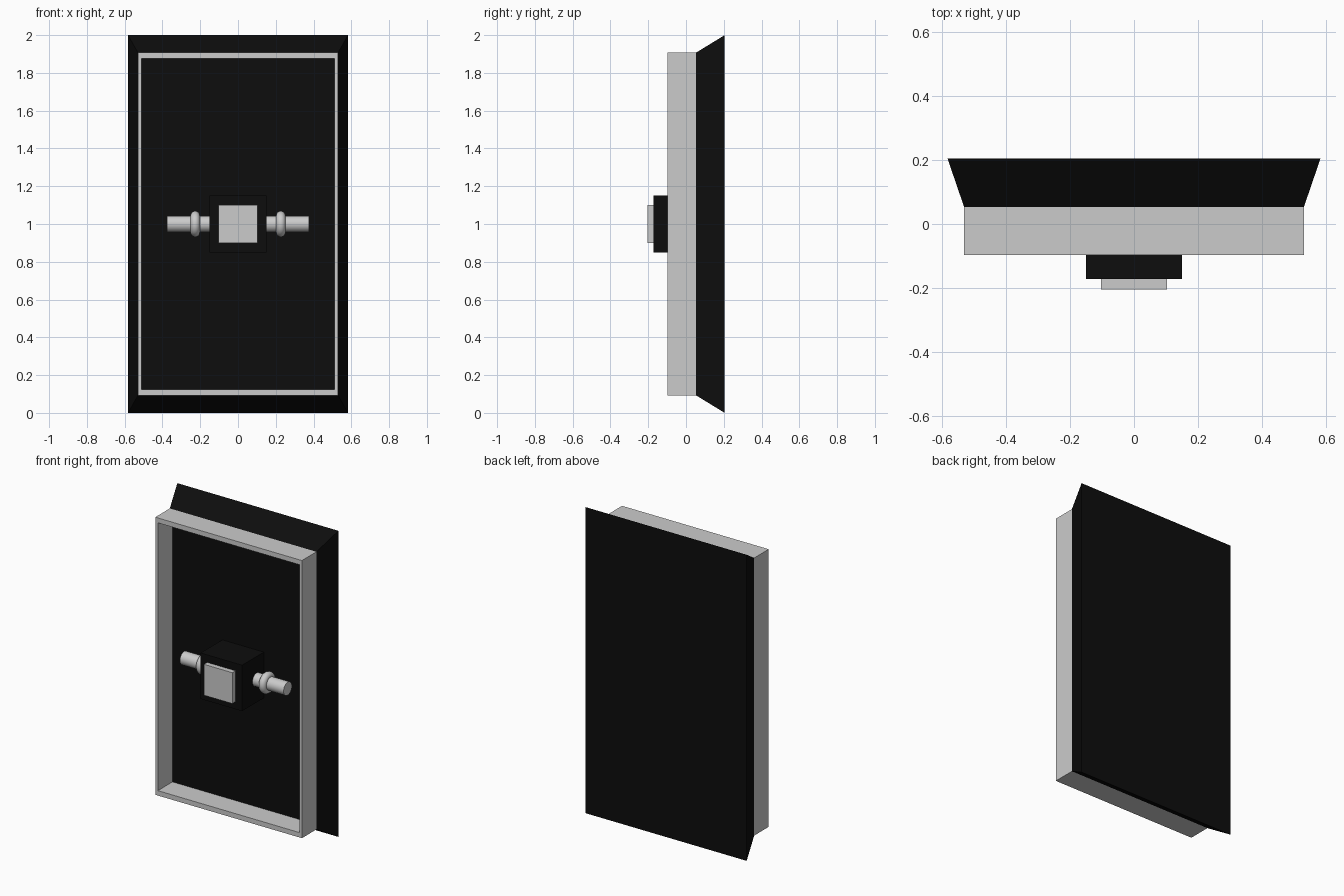
import bpy, bmesh, math
from mathutils import Matrix

if "Cube" in bpy.data.objects:
    bpy.data.objects.remove(bpy.data.objects["Cube"])

black = bpy.data.materials.new("black_paint")
black.diffuse_color = (0.004, 0.004, 0.004, 1)
black.use_nodes = True
black.node_tree.nodes["Principled BSDF"].inputs["Base Color"].default_value = black.diffuse_color


def add_mesh(name, bm, mat=None):
    bmesh.ops.recalc_face_normals(bm, faces=bm.faces)
    me = bpy.data.meshes.new(name)
    bm.to_mesh(me)
    bm.free()
    ob = bpy.data.objects.new(name, me)
    bpy.context.collection.objects.link(ob)
    if mat:
        me.materials.append(mat)
    return ob


def rect(bm, hx, hz, y):
    """Upright rectangle of vertices centred on z = 1."""
    return [bm.verts.new((sx * hx, y, 1 + sz * hz))
            for sx, sz in ((-1, -1), (1, -1), (1, 1), (-1, 1))]


def bridge(bm, a, b):
    for i in range(4):
        j = (i + 1) % 4
        bm.faces.new((a[i], a[j], b[j], b[i]))


def slab(name, front, back, mat=None):
    """Block between two rectangles, each given as half x, half z, y."""
    bm = bmesh.new()
    a, b = rect(bm, *front), rect(bm, *back)
    bm.faces.new(a)
    bm.faces.new(b)
    bridge(bm, a, b)
    return add_mesh(name, bm, mat)


# Flared back panel, lock box and its cover plate
slab("back_panel", (0.53, 0.907, 0.053), (0.582, 1.0, 0.205), black)
slab("lock_box", (0.15, 0.15, -0.172), (0.15, 0.15, 0.053), black)
slab("cover_plate", (0.103, 0.101, -0.205), (0.103, 0.101, -0.172))

# Rim frame
bm = bmesh.new()
loops = [rect(bm, hx, hz, y) for hx, hz, y in
         ((0.53, 0.907, 0.053), (0.53, 0.907, -0.097),
          (0.511, 0.875, -0.097), (0.511, 0.875, 0.053))]
for k in range(4):
    bridge(bm, loops[k], loops[(k + 1) % 4])
add_mesh("rim_frame", bm)

# Bolt and collar on each side of the lock box
for side, s in (("left", -1), ("right", 1)):
    bm = bmesh.new()
    bmesh.ops.create_cone(bm, cap_ends=True, segments=32, radius1=0.043,
                          radius2=0.043, depth=0.225,
                          matrix=Matrix.Translation((s * 0.2625, -0.022, 1))
                          @ Matrix.Rotation(math.pi / 2, 4, 'Y'))
    bolt = add_mesh(side + "_bolt", bm)
    bpy.ops.object.select_all(action='DESELECT')
    bpy.context.view_layer.objects.active = bolt
    bolt.select_set(True)
    bpy.ops.object.shade_smooth_by_angle(angle=math.radians(40))

    bpy.ops.mesh.primitive_torus_add(
        major_segments=32, minor_segments=16, major_radius=0.044,
        minor_radius=0.025, location=(s * 0.2265, -0.022, 1),
        rotation=(0, math.pi / 2, 0))
    bpy.context.object.name = side + "_collar"
    bpy.ops.object.shade_smooth()
